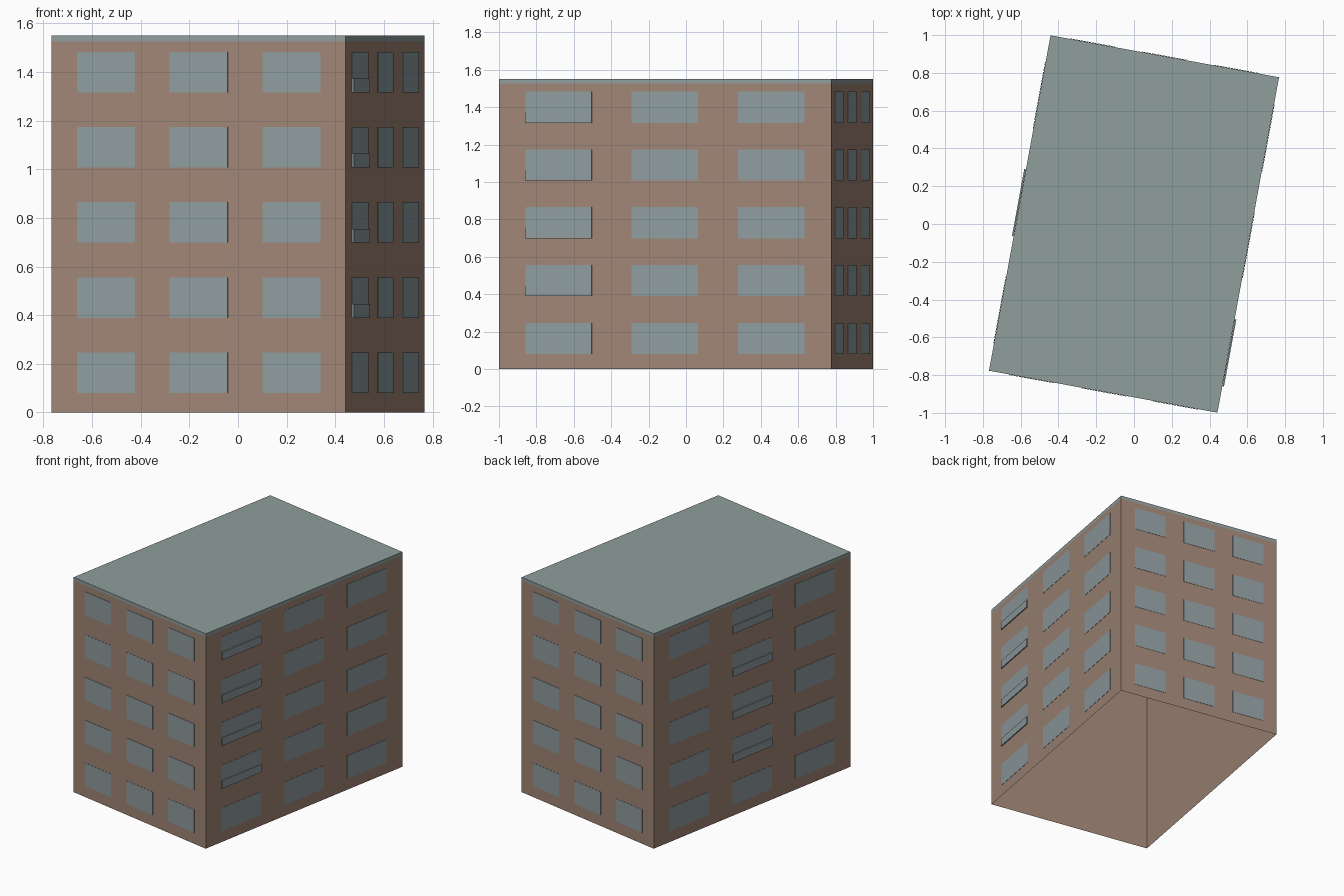
import bpy, bmesh, math
from mathutils import Matrix, Vector

cube = bpy.data.objects.get("Cube")
if cube:
    bpy.data.objects.remove(cube, do_unlink=True)

WIDTH, LENGTH, HEIGHT, ROOF = 1.23, 1.805, 1.55, 0.024
FLOORS, SILL, STOREY, PANE = 5, 0.08, 0.309, 0.167
TURN = Matrix.Rotation(math.radians(-10.4), 4, 'Z')


def material(name, colour):
    mat = bpy.data.materials.new(name)
    mat.use_nodes = True
    mat.diffuse_color = (*colour, 1)
    mat.node_tree.nodes["Principled BSDF"].inputs["Base Color"].default_value = (*colour, 1)
    return mat


def add_box(bm, lo, hi, frame):
    lo, hi = Vector(lo), Vector(hi)
    place = frame @ Matrix.Translation((lo + hi) / 2) @ Matrix.Diagonal((*(hi - lo), 1))
    return bmesh.ops.create_cube(bm, size=1, matrix=place)["verts"]


def finish(bm, name, mat):
    mesh = bpy.data.meshes.new(name)
    bm.to_mesh(mesh)
    bm.free()
    mesh.materials.append(mat)
    obj = bpy.data.objects.new(name, mesh)
    bpy.context.collection.objects.link(obj)


brick = material("brown wall", (0.35, 0.236, 0.18))
glass = material("blue grey glass", (0.275, 0.337, 0.352))
slate = material("grey green roof", (0.275, 0.342, 0.332))

# Hollow wall shell, open underneath and closed by the roof slab
half = Vector((WIDTH / 2, LENGTH / 2, 0))
top = HEIGHT - ROOF
bm = bmesh.new()
add_box(bm, -half, half + Vector((0, 0, top)), TURN)
bm.normal_update()
caps = [f for f in bm.faces if abs(f.normal.z) > 0.5]
bmesh.ops.delete(bm, geom=caps, context='FACES_ONLY')
finish(bm, "walls", brick)

# Roof slab
bm = bmesh.new()
add_box(bm, -half + Vector((0, 0, top)), half + Vector((0, 0, HEIGHT)), TURN)
finish(bm, "roof", slate)

# Window plates on each wall, with low glass railings on one column of the long walls
sides = {"front": None, "right": 0, "back": None, "left": 1}
for turn, (side, rail_column) in enumerate(sides.items()):
    long_wall = turn % 2 == 1
    span, depth = (LENGTH, WIDTH) if long_wall else (WIDTH, LENGTH)
    first, pitch, share = (0.079, 0.32, 0.2) if long_wall else (0.088, 0.315, 0.197)
    frame = (TURN @ Matrix.Rotation(turn * math.pi / 2, 4, 'Z')
             @ Matrix.Translation((-span / 2, -depth / 2, 0)))
    panes, rails = bmesh.new(), bmesh.new()
    for floor in range(FLOORS):
        z = SILL + floor * STOREY
        for column in range(3):
            x = (first + column * pitch) * span
            end = x + share * span
            add_box(panes, (x, -0.003, z), (end, -0.001, z + PANE), frame)
            if column == rail_column and floor > 0:
                add_box(rails, (x, -0.009, z), (end, -0.001, z + 0.057), frame)
    finish(panes, side + "_windows", glass)
    if rail_column is None:
        rails.free()
    else:
        finish(rails, side + "_railings", glass)
